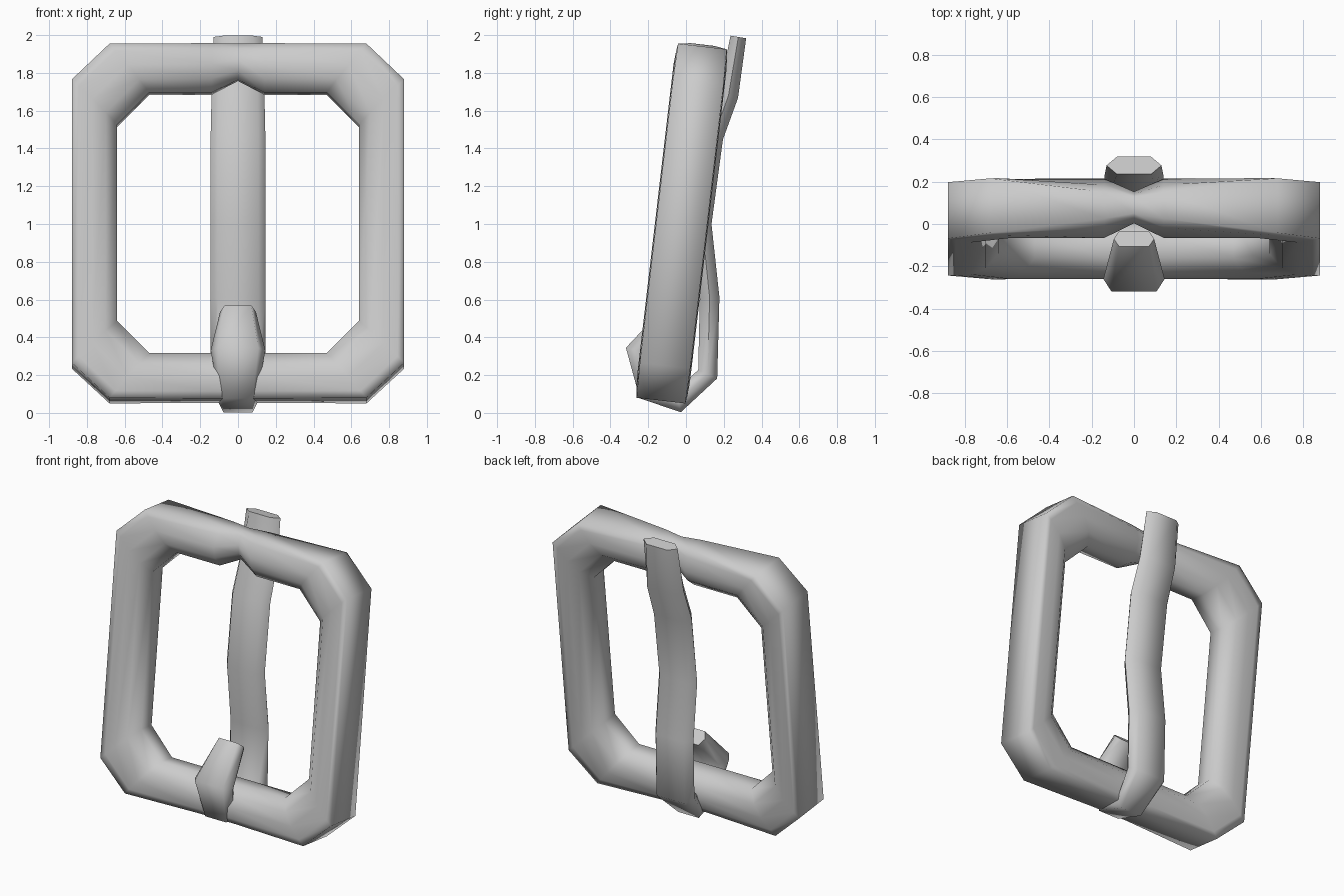
import bpy, bmesh, math
from mathutils import Vector

if "Cube" in bpy.data.objects:
    bpy.data.objects.remove(bpy.data.objects["Cube"])


def loft(name, rings, closed, angle):
    """Skin a list of equal-length point rings into a tube."""
    bm = bmesh.new()
    loops = [[bm.verts.new(p) for p in ring] for ring in rings]
    n = len(loops[0])
    for i in range(len(loops) if closed else len(loops) - 1):
        a, b = loops[i], loops[(i + 1) % len(loops)]
        for k in range(n):
            bm.faces.new((a[k], a[(k + 1) % n], b[(k + 1) % n], b[k]))
    if not closed:
        bm.faces.new(loops[0])
        bm.faces.new(loops[-1])
    bmesh.ops.recalc_face_normals(bm, faces=bm.faces)
    me = bpy.data.meshes.new(name)
    bm.to_mesh(me)
    bm.free()
    ob = bpy.data.objects.new(name, me)
    bpy.context.collection.objects.link(ob)
    bpy.ops.object.select_all(action='DESELECT')
    ob.select_set(True)
    bpy.context.view_layer.objects.active = ob
    bpy.ops.object.shade_smooth_by_angle(angle=math.radians(angle))
    return ob


# Buckle frame: outer x, z / inner x, z / half depth / outer flatness,
# right half from the top centre to the bottom centre
half = [(0.00, 1.95, 0.00, 1.76, .075, .5), (0.14, 1.95, 0.14, 1.69, .14, .45),
        (0.68, 1.94, 0.47, 1.69, .14, .92), (0.88, 1.75, 0.64, 1.52, .14, .95),
        (0.88, 0.25, 0.64, 0.48, .14, .95), (0.68, 0.065, 0.47, 0.31, .14, .92),
        (0.14, 0.065, 0.14, 0.31, .14, .7)]
path = half + [(-p[0], p[1], -p[2], *p[3:]) for p in reversed(half[1:])]
LEAN = 0.117


def frame_ring(p):
    xo, zo, xi, zi, d, flat = p
    # section: t from inner (0) to outer (1), v across the depth
    side = [(0, .4), (.25, .85), (.55, 1), (.85, .5 + flat / 2), (1, flat)]
    ring = []
    for t, v in side + [(t, -v) for t, v in reversed(side)]:
        x, z, y = xi + (xo - xi) * t, zi + (zo - zi) * t, v * d
        ring.append((x, y + LEAN * (z - 1) - 0.023, z - LEAN * y))
    return ring


loft("buckle_frame", [frame_ring(p) for p in path], True, 88)

# Prong: centre y, z / half width / half thickness, from the hook end to the tip
prong = [(-.07, .535, .095, .05), (-.26, .33, .145, .06), (-.205, .115, .105, .055),
         (-.04, .06, .105, .058), (.115, .205, .145, .055), (.125, .61, .145, .052),
         (.085, 1.0, .145, .05), (.145, 1.46, .145, .052), (.225, 1.68, .14, .052),
         (.277, 1.99, .13, .042)]
pts = [Vector(p[:2]) for p in prong]
rings = []
for i, (y, z, w, h) in enumerate(prong):
    d0 = (pts[i] - pts[max(i - 1, 0)]).normalized() if i else Vector((0, 0))
    d1 = (pts[i + 1] - pts[i]).normalized() if i < len(pts) - 1 else Vector((0, 0))
    t = (d0 + d1).normalized()
    f = .62 if i == len(prong) - 1 else .74
    section = [(1, 0), (f, 1), (-f, 1), (-1, 0), (-f, -1), (f, -1)]
    rings.append([(u * w, y + t.y * v * h, z - t.x * v * h) for u, v in section])
loft("prong", rings, False, 70)
